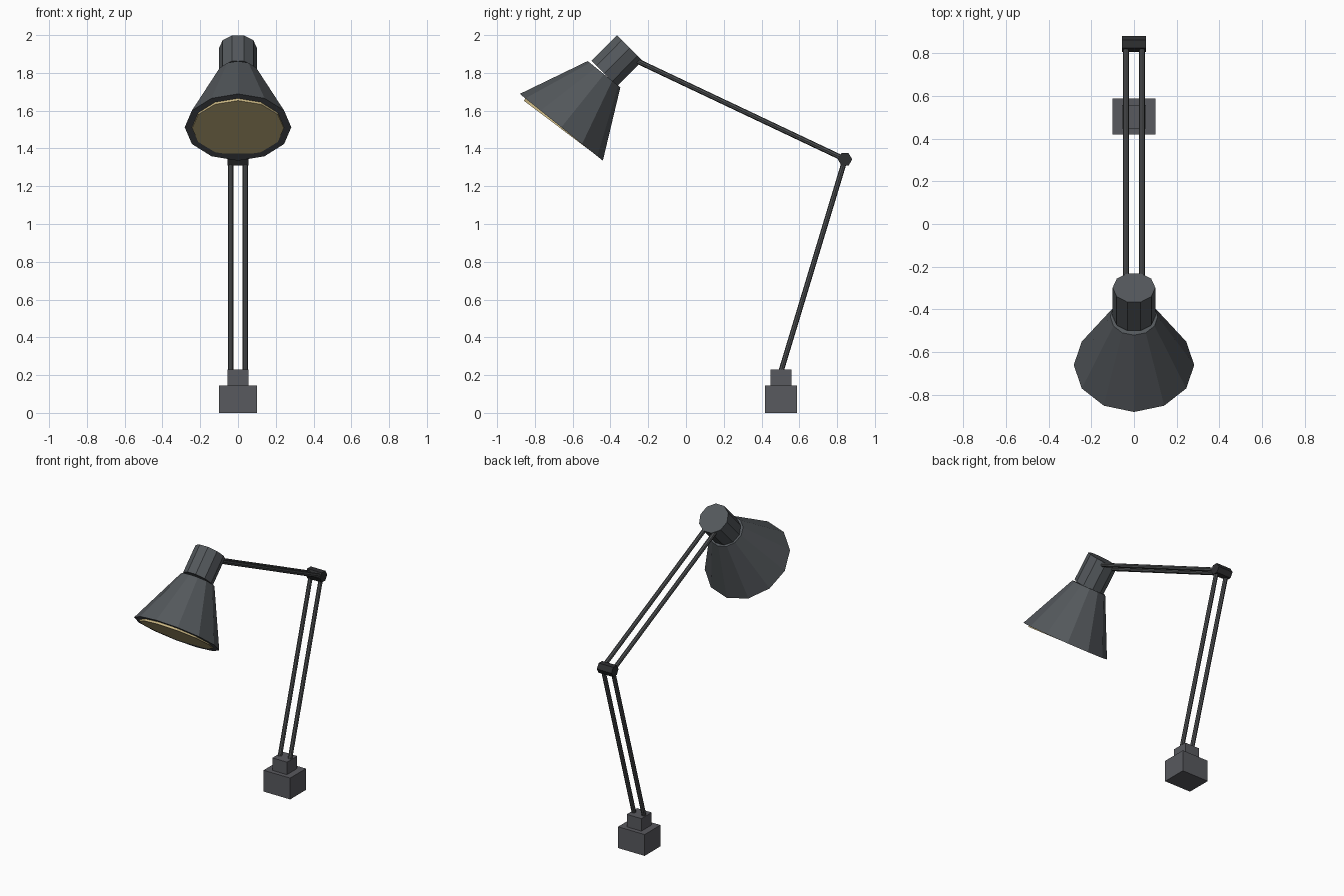
import bpy, bmesh, math
from mathutils import Vector

old = bpy.data.objects.get("Cube")
if old:
    bpy.data.objects.remove(old, do_unlink=True)


def material(name, rgb):
    mat = bpy.data.materials.new(name)
    mat.use_nodes = True
    colour = (*rgb, 1)
    mat.diffuse_color = colour
    mat.node_tree.nodes["Principled BSDF"].inputs["Base Color"].default_value = colour
    return mat


BASE = material("base grey", (0.098, 0.1, 0.112))
SHADE = material("shade grey", (0.088, 0.098, 0.107))
ROD = material("rod grey", (0.078, 0.082, 0.086))
JOINT = material("joint black", (0.028, 0.029, 0.031))
LIGHT = material("warm light", (0.60, 0.48, 0.23))


def finish(name, bm, mat):
    bmesh.ops.recalc_face_normals(bm, faces=bm.faces)
    mesh = bpy.data.meshes.new(name)
    bm.to_mesh(mesh)
    bm.free()
    mesh.materials.append(mat)
    obj = bpy.data.objects.new(name, mesh)
    bpy.context.collection.objects.link(obj)
    return obj


def box(name, centre, size, mat):
    bm = bmesh.new()
    bmesh.ops.create_cube(bm, size=1)
    bmesh.ops.scale(bm, vec=size, verts=bm.verts)
    bmesh.ops.translate(bm, vec=centre, verts=bm.verts)
    return finish(name, bm, mat)


def prism(name, start, end, r_start, r_end, sides, mat, u=Vector((1, 0, 0))):
    """Capped frustum between two points, first corner along u."""
    start, end = Vector(start), Vector(end)
    v = (end - start).normalized().cross(u)
    bm = bmesh.new()
    rings = []
    for p, r in ((start, r_start), (end, r_end)):
        angles = [math.tau * i / sides for i in range(sides)]
        rings.append([bm.verts.new(p + r * (u * math.cos(a) + v * math.sin(a)))
                      for a in angles])
        bm.faces.new(rings[-1])
    for i in range(sides):
        j = (i + 1) % sides
        bm.faces.new((rings[0][i], rings[0][j], rings[1][j], rings[1][i]))
    return finish(name, bm, mat)


# Stepped base
box("base_block", (0, 0.503, 0.0725), (0.2, 0.17, 0.145), BASE)
box("base_socket", (0, 0.503, 0.187), (0.11, 0.11, 0.086), BASE)

# Paired arm rods
ELBOW_Y, ELBOW_Z = 0.842, 1.342
for side, x in (("left", 0.038), ("right", -0.038)):
    prism(f"lower_rod_{side}", (x, 0.497, 0.2), (x, ELBOW_Y, ELBOW_Z),
          0.014, 0.014, 8, ROD)
    prism(f"upper_rod_{side}", (x, ELBOW_Y, ELBOW_Z), (x, -0.28, 1.873),
          0.014, 0.014, 8, ROD)

# Hexagonal elbow joint
prism("elbow_joint", (-0.055, ELBOW_Y, ELBOW_Z), (0.055, ELBOW_Y, ELBOW_Z),
      0.038, 0.038, 6, JOINT, Vector((0, 1, 0)))

# Lamp head: neck and flared shade
prism("lamp_neck", (0, -0.298, 1.932), (0, -0.432, 1.797), 0.1, 0.1, 10, SHADE)
prism("lamp_shade", (0, -0.434, 1.793), (0, -0.66, 1.512), 0.111, 0.282, 12, SHADE)

# Light disc, standing slightly proud of the shade opening
tilt = math.radians(37)
axis = Vector((0, -math.sin(tilt), -math.cos(tilt)))
face = Vector((0, -0.665, 1.507))
prism("light_disc", face - axis * 0.03, face, 0.243, 0.243, 12, LIGHT)
